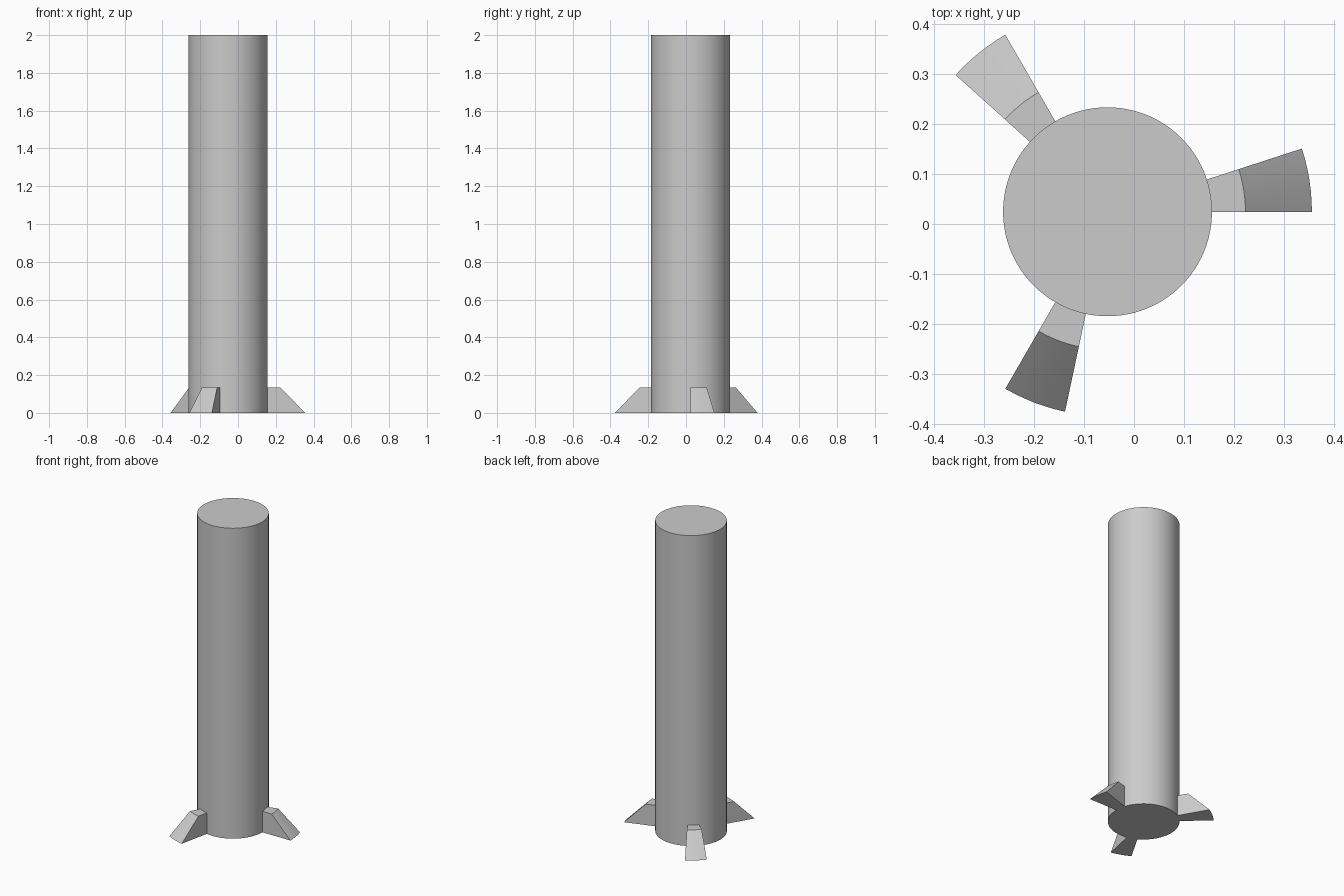
import bpy, bmesh, math
from mathutils import Vector

cube = bpy.data.objects.get("Cube")
if cube:
    bpy.data.objects.remove(cube, do_unlink=True)

AXIS = Vector((-0.053, 0.0245, 0))
RADIUS, HEIGHT = 0.209, 2.0

grey = bpy.data.materials.new("light grey")
grey.use_nodes = True
grey.diffuse_color = (0.6, 0.6, 0.6, 1)
grey.node_tree.nodes["Principled BSDF"].inputs["Base Color"].default_value = grey.diffuse_color


def finish(name, bm, location):
    bmesh.ops.recalc_face_normals(bm, faces=bm.faces[:])
    mesh = bpy.data.meshes.new(name)
    bm.to_mesh(mesh)
    bm.free()
    mesh.materials.append(grey)
    obj = bpy.data.objects.new(name, mesh)
    obj.location = location
    bpy.context.collection.objects.link(obj)
    bpy.ops.object.select_all(action="DESELECT")
    obj.select_set(True)
    bpy.context.view_layer.objects.active = obj
    bpy.ops.object.shade_smooth_by_angle(angle=math.radians(30))
    return obj


# Tall round column
bm = bmesh.new()
bmesh.ops.create_cone(bm, cap_ends=True, segments=96,
                      radius1=RADIUS, radius2=RADIUS, depth=HEIGHT)
finish("column", bm, AXIS + Vector((0, 0, HEIGHT / 2)))

# Wedge feet: a sloped profile swept through a short arc around the column
PROFILE = [(0.2, 0), (0.409, 0), (0.276, 0.135), (0.2, 0.135)]
SWEEP, STEPS = math.radians(18), 6


def add_foot(name, start):
    bm = bmesh.new()
    rings = []
    for i in range(STEPS + 1):
        a = start + SWEEP * i / STEPS
        rings.append([bm.verts.new((r * math.cos(a), r * math.sin(a), z))
                      for r, z in PROFILE])
    for a, b in zip(rings, rings[1:]):
        for i in range(len(PROFILE)):
            j = (i + 1) % len(PROFILE)
            bm.faces.new((a[i], a[j], b[j], b[i]))
    bm.faces.new(rings[0])
    bm.faces.new(rings[-1])
    finish(name, bm, AXIS)


for i, name in enumerate(("left_foot", "back_right_foot", "front_right_foot")):
    add_foot(name, i * math.tau / 3)
